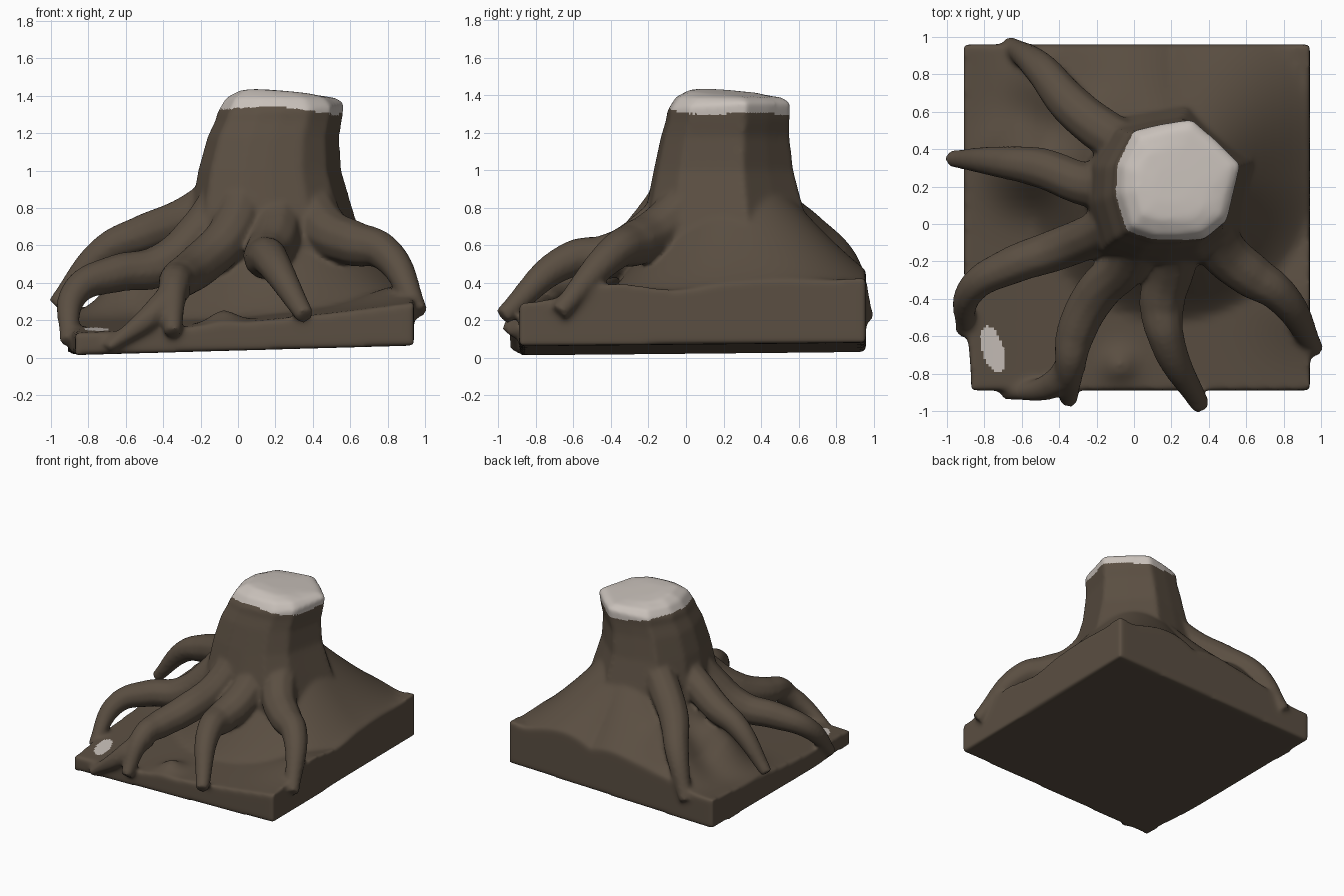
import bpy, bmesh, math

cube = bpy.data.objects.get("Cube")
if cube:
    bpy.data.objects.remove(cube, do_unlink=True)


def material(name, rgb):
    m = bpy.data.materials.new(name)
    m.use_nodes = True
    m.diffuse_color = (*rgb, 1)
    m.node_tree.nodes["Principled BSDF"].inputs["Base Color"].default_value = (*rgb, 1)
    return m


def to_object(name, bm):
    bmesh.ops.recalc_face_normals(bm, faces=bm.faces)
    mesh = bpy.data.meshes.new(name)
    bm.to_mesh(mesh)
    bm.free()
    ob = bpy.data.objects.new(name, mesh)
    bpy.context.collection.objects.link(ob)
    return ob


def bump(x, y, cx, cy, r):
    return math.exp(-((x - cx) ** 2 + (y - cy) ** 2) / r ** 2)


def ground_height(x, y):
    # edge height blended between the corners
    u, v = max(0, (x + 0.9) / 1.84), (y + 0.9) / 1.85
    edge = 0.13 + 0.16 * u ** 1.5 + 0.14 * v
    # flare around the trunk, reaching further towards the back corners
    a = math.atan2(y - 0.25, x - 0.2)
    reach = 0.47 + 0.2 * max(0, math.sin(a)) * abs(math.sin(2 * a))
    distance = math.hypot(x - 0.2, y - 0.25)
    flare = 0.56 * max(0, 1 - max(0, distance - 0.3) / reach) ** 1.2
    # soil heaped under the roots
    heaps = 0.26 * bump(x, y, -0.55, 0.33, 0.2) + 0.2 * bump(x, y, -0.42, 0.74, 0.2)
    lumps = 0.07 * bump(x, y, -0.08, -0.76, 0.09) + 0.07 * bump(x, y, 0.88, -0.4, 0.25)
    return edge + flare + heaps + lumps


def make_ground():
    bm = bmesh.new()
    bmesh.ops.create_grid(bm, x_segments=40, y_segments=40, size=1)
    extruded = bmesh.ops.extrude_face_region(bm, geom=bm.faces[:])["geom"]
    top = {v for v in extruded if isinstance(v, bmesh.types.BMVert)}
    for v in bm.verts:
        # front right corner is drawn in a little
        x = 0.015 + 0.925 * v.co.x + 0.04 * bump(v.co.x, v.co.y, -1, -1, 0.4)
        y = 0.035 + 0.925 * v.co.y
        z = ground_height(x, y) if v in top else 0.046 + 0.028 * x + 0.01 * y
        v.co = (x, y, z)
    return to_object("ground", bm)


def make_trunk():
    # uneven outline of the cut, repeated up the trunk
    outline = [(-0.11, 0.16), (-0.1, 0.32), (0, 0.5), (0.15, 0.535), (0.31, 0.56), (0.45, 0.44),
               (0.57, 0.32), (0.53, 0.15), (0.5, 0.02), (0.38, -0.08), (0.23, -0.1),
               (0.1, -0.1), (-0.05, -0.05)]
    # height, scale, sideways shift, tilt
    levels = [(0.12, 1.4, -0.03, 0), (0.6, 1.38, -0.03, 0), (0.8, 1.27, -0.05, 0),
              (1, 1.13, -0.06, 0), (1.18, 1.04, -0.04, 0), (1.27, 1, -0.01, 0),
              (1.335, 1, 0, -0.06), (1.39, 0.86, 0, 0), (1.415, 0.6, -0.01, 0.06),
              (1.42, 0.3, -0.02, 0.08)]
    bm = bmesh.new()
    rings = []
    for z, scale, shift, tilt in levels:
        ring = []
        for px, py in outline:
            x = 0.22 + shift + scale * (px - 0.22)
            y = 0.22 + shift / 2 + scale * (py - 0.22)
            ring.append(bm.verts.new((x, y, z - tilt * (x + y - 0.44))))
        rings.append(ring)
    for low, high in zip(rings, rings[1:]):
        for i in range(len(outline)):
            bm.faces.new((low[i - 1], low[i], high[i], high[i - 1]))
    bm.faces.new(rings[0])
    bm.faces.new(rings[-1])
    return to_object("trunk", bm)


def make_root(name, points, thickness=0.12):
    # round tube through the points, thinning towards its tip
    curve = bpy.data.curves.new(name, "CURVE")
    curve.dimensions = "3D"
    curve.bevel_depth = thickness
    curve.bevel_resolution = 3
    curve.use_fill_caps = True
    spline = curve.splines.new("BEZIER")
    spline.bezier_points.add(len(points) - 1)
    for i, p in enumerate(spline.bezier_points):
        p.co = points[i]
        p.radius = 1 - 0.62 * (i / (len(points) - 1)) ** 3
        p.handle_left_type = p.handle_right_type = "AUTO"
    ob = bpy.data.objects.new(name, curve)
    bpy.context.collection.objects.link(ob)
    graph = bpy.context.evaluated_depsgraph_get()
    mesh = bpy.data.meshes.new_from_object(ob.evaluated_get(graph))
    bpy.data.objects.remove(ob)
    bm = bmesh.new()
    bm.from_mesh(mesh)
    bmesh.ops.remove_doubles(bm, verts=bm.verts, dist=0.0005)
    return to_object(name, bm)


parts = [make_trunk(), make_ground()]
parts.append(make_root("back_root", [
    (0, 0.4, 0.92), (-0.17, 0.5, 0.78), (-0.34, 0.64, 0.67), (-0.5, 0.83, 0.51),
    (-0.67, 0.96, 0.2)], 0.125))
parts.append(make_root("side_root", [
    (0, 0.2, 0.95), (-0.25, 0.21, 0.76), (-0.5, 0.3, 0.66), (-0.7, 0.33, 0.58), (-0.98, 0.35, 0.28)]))
parts.append(make_root("arched_root", [
    (0, 0.08, 1), (-0.2, -0.05, 0.68), (-0.42, -0.14, 0.49), (-0.65, -0.22, 0.45),
    (-0.86, -0.34, 0.36), (-0.91, -0.58, 0.08)]))
parts.append(make_root("forked_root", [
    (0.05, 0.02, 0.98), (-0.03, -0.2, 0.68), (-0.2, -0.37, 0.5), (-0.31, -0.58, 0.42),
    (-0.34, -0.74, 0.39), (-0.35, -0.95, 0.13)], 0.125))
parts.append(make_root("fork_branch", [
    (-0.32, -0.72, 0.38), (-0.42, -0.85, 0.26), (-0.7, -0.91, 0.05)], 0.085))
parts.append(make_root("front_root", [
    (0.22, 0.05, 0.92), (0.2, -0.22, 0.64), (0.15, -0.42, 0.54), (0.17, -0.6, 0.53),
    (0.36, -0.98, 0.22)], 0.135))
parts.append(make_root("corner_root", [
    (0.36, 0.1, 0.92), (0.47, -0.14, 0.68), (0.62, -0.27, 0.61), (0.77, -0.37, 0.57),
    (0.97, -0.68, 0.24)], 0.135))

# fuse every part into one continuous sculpted skin
bpy.ops.object.select_all(action="DESELECT")
for ob in parts:
    ob.select_set(True)
stump = parts[0]
bpy.context.view_layer.objects.active = stump
bpy.ops.object.join()
stump.name = "rooted_stump"
fuse = stump.modifiers.new("fuse", "REMESH")
fuse.mode = "VOXEL"
fuse.voxel_size = 0.014
soften = stump.modifiers.new("soften", "SMOOTH")
soften.factor = 0.5
soften.iterations = 14
for name in ("fuse", "soften"):
    bpy.ops.object.modifier_apply(modifier=name)

# pale cut top and a bare patch on the ground
mesh = stump.data
mesh.materials.clear()
mesh.materials.append(material("dark_bark", (0.103, 0.077, 0.054)))
mesh.materials.append(material("pale_wood", (0.58, 0.53, 0.49)))
for f in mesh.polygons:
    x, y, z = f.center
    a = math.atan2(y - 0.22, x - 0.22)
    cut = z > 1.318 - 0.016 * math.cos(a) - 0.012 * math.sin(a) + 0.01 * math.sin(3 * a)
    slant = x + 0.755 + 0.25 * (y + 0.67)
    patch = math.hypot(slant / 0.06, (y + 0.67) / 0.125) < 1 and f.normal.z > 0.5 and z < 0.3
    f.material_index = int(cut or patch)
bpy.ops.object.shade_smooth()
